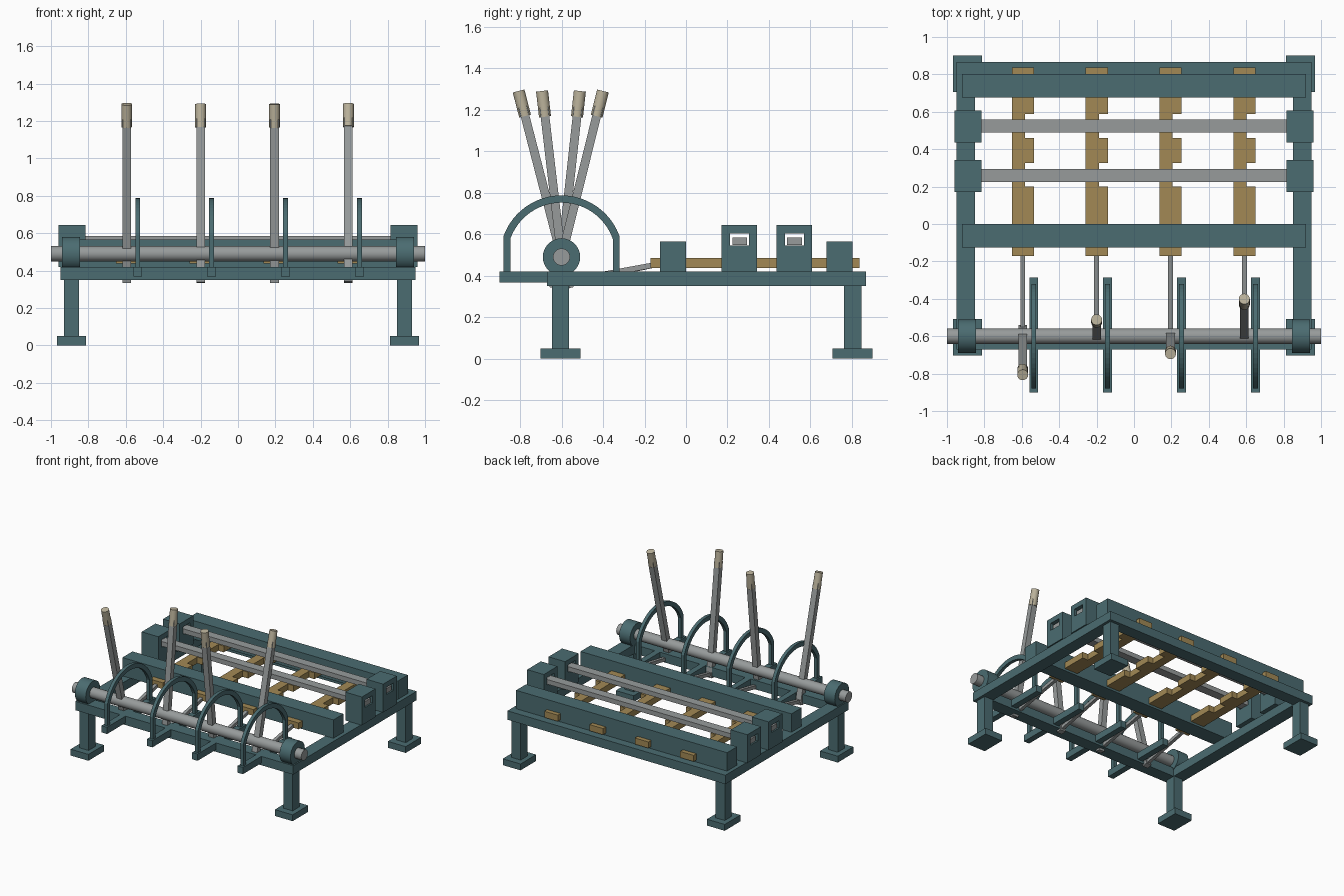
import bpy, bmesh
from math import sin, cos, radians, asin
from mathutils import Vector

if "Cube" in bpy.data.objects:
    bpy.data.objects.remove(bpy.data.objects["Cube"])


def material(name, rgb):
    m = bpy.data.materials.new(name)
    m.diffuse_color = (*rgb, 1)
    m.use_nodes = True
    m.node_tree.nodes["Principled BSDF"].inputs["Base Color"].default_value = m.diffuse_color
    return m


TEAL = material("painted_iron", (0.07, 0.15, 0.165))
BRASS = material("brass", (0.36, 0.25, 0.09))
STEEL = material("steel", (0.31, 0.33, 0.33))
GRIP = material("grip", (0.5, 0.45, 0.33))


def finish(name, bm, mat):
    bmesh.ops.recalc_face_normals(bm, faces=bm.faces)
    me = bpy.data.meshes.new(name)
    bm.to_mesh(me)
    bm.free()
    me.materials.append(mat)
    ob = bpy.data.objects.new(name, me)
    bpy.context.collection.objects.link(ob)
    return ob


def prism(name, pts, axis, lo, hi, mat):
    """Extrude a 2D outline along x (points are y,z) or z (points are x,y)."""
    place = (lambda p: (lo, *p)) if axis == "x" else (lambda p: (*p, lo))
    bm = bmesh.new()
    face = bm.faces.new([bm.verts.new(place(p)) for p in pts])
    ext = bmesh.ops.extrude_face_region(bm, geom=[face])["geom"]
    step = Vector((hi - lo, 0, 0) if axis == "x" else (0, 0, hi - lo))
    bmesh.ops.translate(bm, vec=step, verts=[v for v in ext if isinstance(v, bmesh.types.BMVert)])
    return finish(name, bm, mat)


def box(name, x0, x1, y0, y1, z0, z1, mat):
    return prism(name, [(x0, y0), (x1, y0), (x1, y1), (x0, y1)], "z", z0, z1, mat)


def aim(ob, a, b):
    ob.location = (Vector(a) + Vector(b)) / 2
    ob.rotation_mode = "QUATERNION"
    ob.rotation_quaternion = (Vector(b) - Vector(a)).to_track_quat("Z", "Y")


def bar(name, a, b, w, d, mat):
    """Rectangular bar between two points in a plane of constant x."""
    a, b = Vector(a), Vector(b)
    u = (b - a).normalized()
    n = Vector((0, -u.z, u.y)) * d / 2
    pts = [(p.y, p.z) for p in (a - n, b - n, b + n, a + n)]
    return prism(name, pts, "x", a.x - w / 2, a.x + w / 2, mat)


def rod(name, a, b, r, mat, sides=32):
    bm = bmesh.new()
    bmesh.ops.create_cone(bm, cap_ends=True, segments=sides, radius1=r, radius2=r,
                          depth=(Vector(b) - Vector(a)).length)
    ob = finish(name, bm, mat)
    aim(ob, a, b)
    bpy.context.view_layer.objects.active = ob
    ob.select_set(True)
    bpy.ops.object.shade_smooth_by_angle(angle=radians(35))
    ob.select_set(False)
    return ob


PY, PZ = -0.6, 0.49   # lever pivot

# Base frame, legs and feet
for s, side in ((-1, "left"), (1, "right")):
    def sbox(name, xa, xb, *rest):
        x = sorted((s * xa, s * xb))
        return box(f"{side}_{name}", *x, *rest)
    sbox("side_rail", 0.85, 0.95, -0.67, 0.867, 0.35, 0.42, TEAL)
    for y, end in ((-0.605, "front"), (0.803, "back")):
        sbox(f"{end}_leg", 0.85, 0.93, y - 0.042, y + 0.042, 0.05, 0.35, TEAL)
        sbox(f"{end}_foot", 0.813, 0.968, y - 0.097, y + 0.097, 0, 0.05, TEAL)
    rod(f"{side}_bearing", (s * 0.845, PY, PZ), (s * 0.94, PY, PZ), 0.09, TEAL)

    # Windowed guide blocks for the locking bars
    for y, end in ((0.257, "front"), (0.522, "back")):
        sbox(f"{end}_guide_base", 0.815, 0.96, y - 0.085, y + 0.085, 0.42, 0.545, TEAL)
        sbox(f"{end}_guide_cap", 0.815, 0.96, y - 0.085, y + 0.085, 0.603, 0.643, TEAL)
        for ya, yb in ((-0.085, -0.046), (0.046, 0.085)):
            sbox(f"{end}_guide_cheek", 0.815, 0.96, y + ya, y + yb, 0.545, 0.603, TEAL)

box("front_rail", -0.85, 0.85, -0.67, -0.57, 0.35, 0.42, TEAL)
box("back_rail", -0.85, 0.85, 0.77, 0.867, 0.35, 0.42, TEAL)
box("front_blade_guide", -0.92, 0.92, -0.125, 0, 0.42, 0.565, TEAL)
box("back_blade_guide", -0.92, 0.92, 0.677, 0.802, 0.42, 0.565, TEAL)
rod("pivot_shaft", (-1, PY, PZ), (1, PY, PZ), 0.041, STEEL)
for y in (0.259, 0.523):
    box("locking_bar", -0.95, 0.95, y - 0.035, y + 0.035, 0.547, 0.584, STEEL)

# Arch outline of a quadrant: outer edge forward, inner edge back
def arch_edge(r, w, n=24):
    a = asin(w / r)
    arc = [-a + 2 * a * i / n for i in range(n + 1)]
    return [(PY - w, 0.41)] + [(PY + r * sin(t), PZ + r * cos(t)) for t in arc] + [(PY + w, 0.41)]


arch = arch_edge(0.297, 0.279) + arch_edge(0.262, 0.247)[::-1]

for i, deg in enumerate((-14.5, 6.3, -6.7, 14)):
    x = -0.595 + 0.395 * i
    t = radians(deg)
    along = lambda d: (x, PY + d * sin(t), PZ + d * cos(t))
    top = 0.8 / cos(t)
    # Lever, grip and link
    bar("lever", along(-0.155), along(top - 0.08), 0.046, 0.042, STEEL)
    rod("lever_grip", along(top - 0.125), along(top), 0.029, GRIP, 24)
    bar("link_rod", along(-0.13), (x, -0.15, 0.452), 0.026, 0.026, STEEL)
    # Quadrant arch and its foot
    prism("quadrant_arch", arch, "x", x + 0.046, x + 0.072, TEAL)
    box("quadrant_foot", x + 0.035, x + 0.083, -0.9, -0.287, 0.367, 0.42, TEAL)
    # Notched sliding blade
    l, m, r = x - 0.058, x + 0.012, x + 0.06
    outline = [(l, -0.172), (r, -0.172), (r, 0.2), (m, 0.2), (m, 0.325), (r, 0.325), (r, 0.46),
               (m, 0.46), (m, 0.587), (r, 0.587), (r, 0.837), (l, 0.837)]
    prism("sliding_blade", outline, "z", 0.437, 0.486, BRASS)
